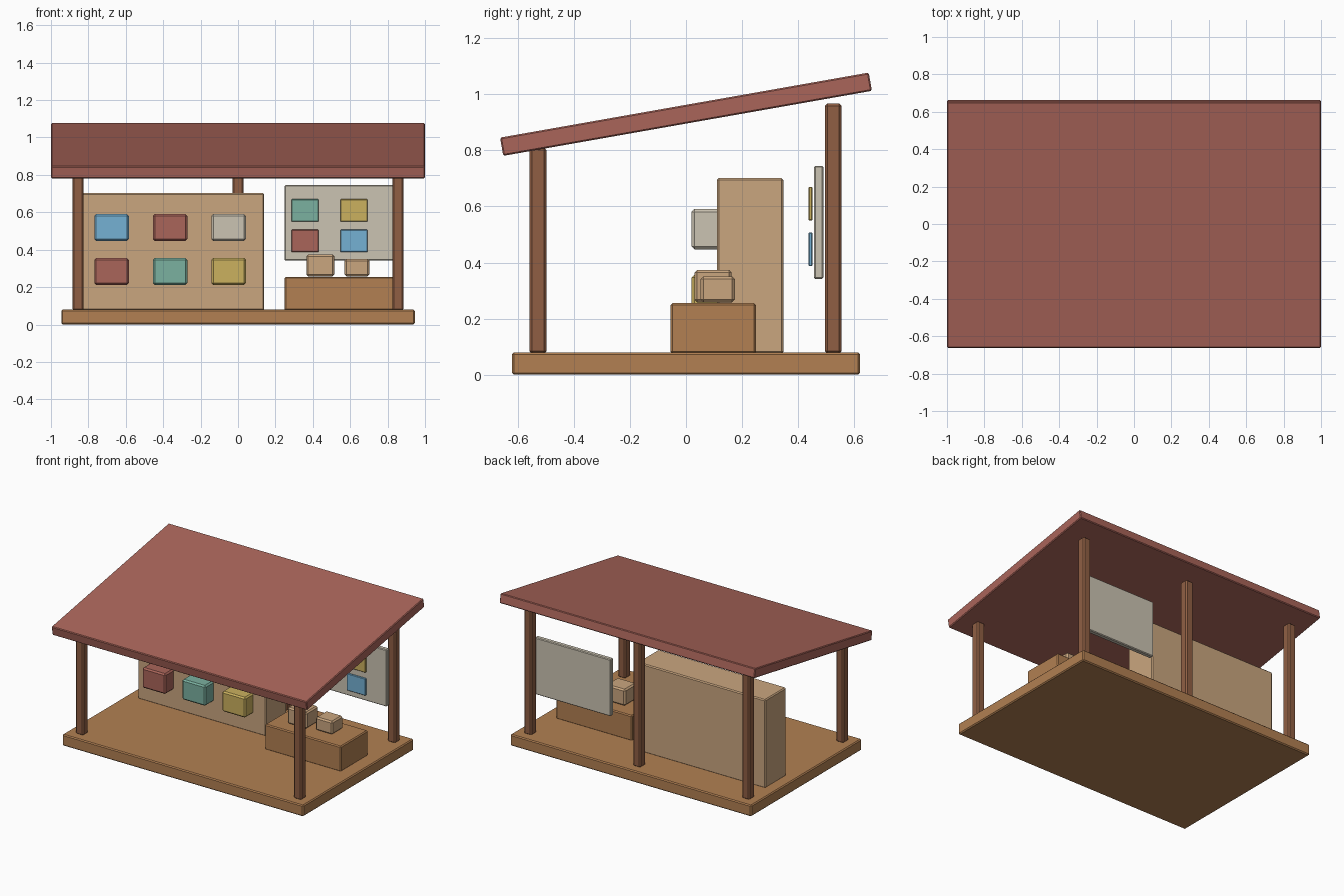
import bpy
import math

default_cube = bpy.data.objects.get("Cube")
if default_cube:
    bpy.data.objects.remove(default_cube, do_unlink=True)


def to_linear(channel):
    value = channel / 255
    return value / 12.92 if value <= 0.04 else ((value + 0.055) / 1.055) ** 2.4


def make_material(name, hex_code):
    rgb = [to_linear(channel) for channel in bytes.fromhex(hex_code)]
    material = bpy.data.materials.new(name)
    material.use_nodes = True
    material.diffuse_color = (*rgb, 1)
    shader = material.node_tree.nodes["Principled BSDF"]
    shader.inputs["Base Color"].default_value = (*rgb, 1)
    return material


floor_wood = make_material("floor wood", "B28052")
post_wood = make_material("post wood", "905F44")
tan = make_material("light tan", "CAA67F")
red = make_material("brick red", "AA655A")
pale = make_material("pale grey", "CBC3B2")
blue = make_material("sky blue", "75B1D4")
teal = make_material("soft teal", "7BB1A0")
yellow = make_material("mustard yellow", "CBB15F")


def box(name, material, x, y, z, bevel=0.007):
    """Chamfered box; x, y and z are (low, high) pairs."""
    bpy.ops.mesh.primitive_cube_add(size=1)
    part = bpy.context.object
    part.name = name
    spans = (x, y, z)
    part.scale = [high - low for low, high in spans]
    bpy.ops.object.transform_apply(location=False, rotation=False, scale=True)
    part.location = [(low + high) / 2 for low, high in spans]
    part.data.materials.append(material)
    chamfer = part.modifiers.new("chamfer", "BEVEL")
    chamfer.width = bevel
    chamfer.segments = 1
    return part


def around(centre, size):
    return centre - size / 2, centre + size / 2


# Floor and sloping roof
FLOOR_TOP = 0.08
box("floor", floor_wood, (-0.945, 0.945), (-0.62, 0.62), (0, FLOOR_TOP))
roof = box("roof", red, (-1, 1), around(0, 1.335), around(0.929, 0.066), 0.005)
roof.rotation_euler.x = math.radians(10)

# Posts: two in front, three behind
POST = 0.06
for row, y, top, places in (
    ("front", -0.528, 0.81, {"right": -0.855, "left": 0.855}),
    ("back", 0.525, 0.967, {"right": -0.855, "middle": 0, "left": 0.855}),
):
    for side, x in places.items():
        box(f"{row}_post_{side}", post_wood, around(x, POST), around(y, POST),
            (FLOOR_TOP - 0.005, top), 0.009)

# Tall display block with two rows of coloured boxes
box("display_block", tan, (-0.864, 0.14), (0.11, 0.347), (FLOOR_TOP - 0.005, 0.702))
for row, (z, colours) in enumerate(((0.519, (blue, red, pale)),
                                    (0.284, (red, teal, yellow)))):
    for column, colour in enumerate(colours):
        x = -0.676 + column * 0.313
        box(f"display_box_{row}_{column}", colour, around(x, 0.184),
            (0.02, 0.14), around(z, 0.144), 0.01)

# Low counter with two parcels
box("counter", floor_wood, (0.249, 0.845), (-0.055, 0.25), (FLOOR_TOP - 0.005, 0.255))
box("large_parcel", tan, (0.365, 0.516), (0.03, 0.163), (0.258, 0.374), 0.01)
box("small_parcel", tan, (0.57, 0.703), (0.052, 0.174), (0.258, 0.351), 0.01)

# Hanging notice board with four cards
box("notice_board", pale, (0.249, 0.845), (0.456, 0.49), (0.342, 0.745), 0.005)
for row, (z, colours) in enumerate(((0.61, (teal, yellow)), (0.447, (red, blue)))):
    for column, colour in enumerate(colours):
        x = 0.358 + column * 0.262
        box(f"notice_card_{row}_{column}", colour, around(x, 0.146),
            (0.437, 0.451), around(z, 0.12), 0.003)
